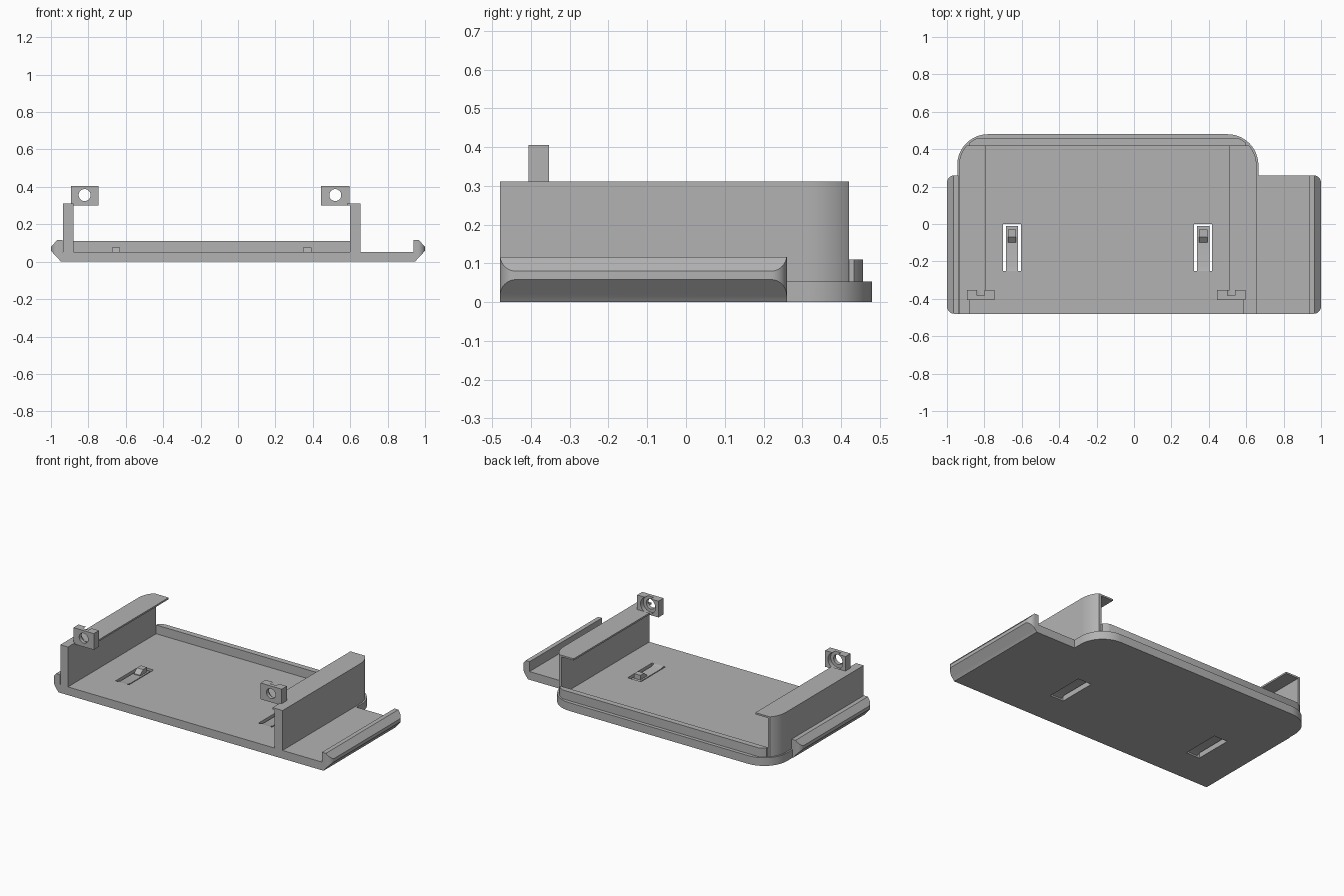
import bpy, bmesh, math

if "Cube" in bpy.data.objects:
    bpy.data.objects.remove(bpy.data.objects["Cube"])

grey = bpy.data.materials.new("light_grey")
grey.diffuse_color = (0.45, 0.45, 0.45, 1)
grey.use_nodes = True
grey.node_tree.nodes["Principled BSDF"].inputs["Base Color"].default_value = grey.diffuse_color


def prism(name, pts, lo, hi, axis='z'):
    """Extrude a closed 2D outline from lo to hi along an axis."""
    place = {'z': lambda a, b, t: (a, b, t),
             'y': lambda a, b, t: (a, t, b),
             'x': lambda a, b, t: (t, a, b)}[axis]
    bm = bmesh.new()
    low = [bm.verts.new(place(a, b, lo)) for a, b in pts]
    high = [bm.verts.new(place(a, b, hi)) for a, b in pts]
    n = len(pts)
    bm.faces.new(low)
    bm.faces.new(high)
    for i in range(n):
        j = (i + 1) % n
        bm.faces.new((low[i], low[j], high[j], high[i]))
    bmesh.ops.recalc_face_normals(bm, faces=bm.faces[:])
    me = bpy.data.meshes.new(name)
    bm.to_mesh(me)
    bm.free()
    me.materials.append(grey)
    ob = bpy.data.objects.new(name, me)
    bpy.context.collection.objects.link(ob)
    return ob


def box(name, x0, x1, y0, y1, z0, z1):
    return prism(name, [(x0, y0), (x1, y0), (x1, y1), (x0, y1)], z0, z1)


def arc(cx, cy, r, a0, a1, n=16):
    return [(cx + r * math.cos(math.radians(a0 + (a1 - a0) * i / n)),
             cy + r * math.sin(math.radians(a0 + (a1 - a0) * i / n)))
            for i in range(n + 1)]


def activate(ob):
    bpy.ops.object.select_all(action='DESELECT')
    ob.select_set(True)
    bpy.context.view_layer.objects.active = ob


def boolean(ob, tool, op):
    m = ob.modifiers.new("cut", 'BOOLEAN')
    m.operation, m.solver, m.object = op, 'EXACT', tool
    activate(ob)
    bpy.ops.object.modifier_apply(modifier=m.name)
    bpy.data.objects.remove(tool, do_unlink=True)


FLOOR = 0.053
BACK, FRONT = 0.48, -0.48


def back_curve(r):
    return arc(0.50, 0.315, r, 0, 90) + arc(-0.78, 0.315, r, 90, 180)


def clip_to_body(ob):
    # keep a part inside the rounded back corners
    tool = prism("clip", [(-0.935, -0.6), (0.655, -0.6)] + back_curve(0.155), -0.1, 0.6)
    boolean(ob, tool, 'INTERSECT')


# Base plate with rounded back corners and the right-hand wing
base = prism("base_plate",
             [(-0.94, FRONT), (0.94, FRONT), (0.94, 0.26), (0.665, 0.26)]
             + back_curve(0.165) + [(-0.945, 0.26), (-0.94, 0.26)], 0, FLOOR)

# Spring clips in the floor: slot, tongue and catch
for side, cx in (("left", -0.652), ("right", 0.37)):
    slot = box("slot", cx - 0.048, cx + 0.048, -0.25, 0.0, -0.1, 0.1)
    boolean(base, slot, 'DIFFERENCE')
    prism(side + "_clip_tongue",
          [(-0.25, 0.01), (-0.22, 0.02), (-0.012, 0.02), (-0.012, 0.045),
           (-0.22, 0.045), (-0.25, FLOOR)], cx - 0.033, cx + 0.033, 'x')
    prism(side + "_clip_catch",
          [(-0.10, 0.04), (-0.03, 0.04), (-0.03, 0.075), (-0.07, 0.075), (-0.10, 0.05)],
          cx - 0.022, cx + 0.022, 'x')

# Bevelled edge rails with rounded ends
for side, s in (("left", -1), ("right", 1)):
    rail = prism(side + "_rail",
                 [(s * x, z) for x, z in
                  [(0.937, 0), (0.948, 0), (0.955, 0.01), (1, 0.058), (1, 0.08),
                   (0.965, 0.117), (0.937, 0.117)]], FRONT, 0.26, 'y')
    ends = ([(0.90, FRONT)] + arc(0.96, FRONT + 0.04, 0.04, -90, 0, 10)
            + arc(0.96, 0.22, 0.04, 0, 90, 10) + [(0.90, 0.26)])
    boolean(rail, prism("ends", [(s * x, y) for x, y in ends], -0.1, 0.3), 'INTERSECT')

# Side walls, front lips and inward top flanges: (outer, inner, lip, flange) x values
for side, xo, xi, xl, xf in (("left", -0.935, -0.88, -0.88, -0.79),
                             ("right", 0.655, 0.598, 0.583, 0.51)):
    wall = box(side + "_wall", *sorted((xo, xi)), FRONT, 0.42, FLOOR - 0.005, 0.30)
    lip = box(side + "_wall_lip", *sorted((xo, xl)), FRONT, -0.355, 0.30, 0.311)
    flange = box(side + "_flange", *sorted((xo, xf)), -0.355, 0.42, 0.30, 0.311)
    clip_to_body(wall)
    clip_to_body(flange)

# Low ridge along the back
ridge = box("back_ridge", -0.88, 0.60, 0.42, 0.457, FLOOR - 0.005, 0.11)
clip_to_body(ridge)

# Screw blocks with a through hole and a round nut recess at the back
for side, x0, x1, cx in (("left", -0.893, -0.747, -0.82), ("right", 0.445, 0.597, 0.52)):
    block = box(side + "_screw_block", x0, x1, -0.406, -0.354, 0.30, 0.405)
    for r, y0, y1 in ((0.032, -0.5, -0.3), (0.053, -0.382, -0.3)):
        hole = prism("hole", arc(cx, 0.356, r, 0, 360, 32)[:-1], y0, y1, 'y')
        boolean(block, hole, 'DIFFERENCE')

# Smooth the curved faces, keep edges sharp
for ob in list(bpy.context.scene.objects):
    activate(ob)
    bpy.ops.object.shade_smooth_by_angle(angle=math.radians(30))
